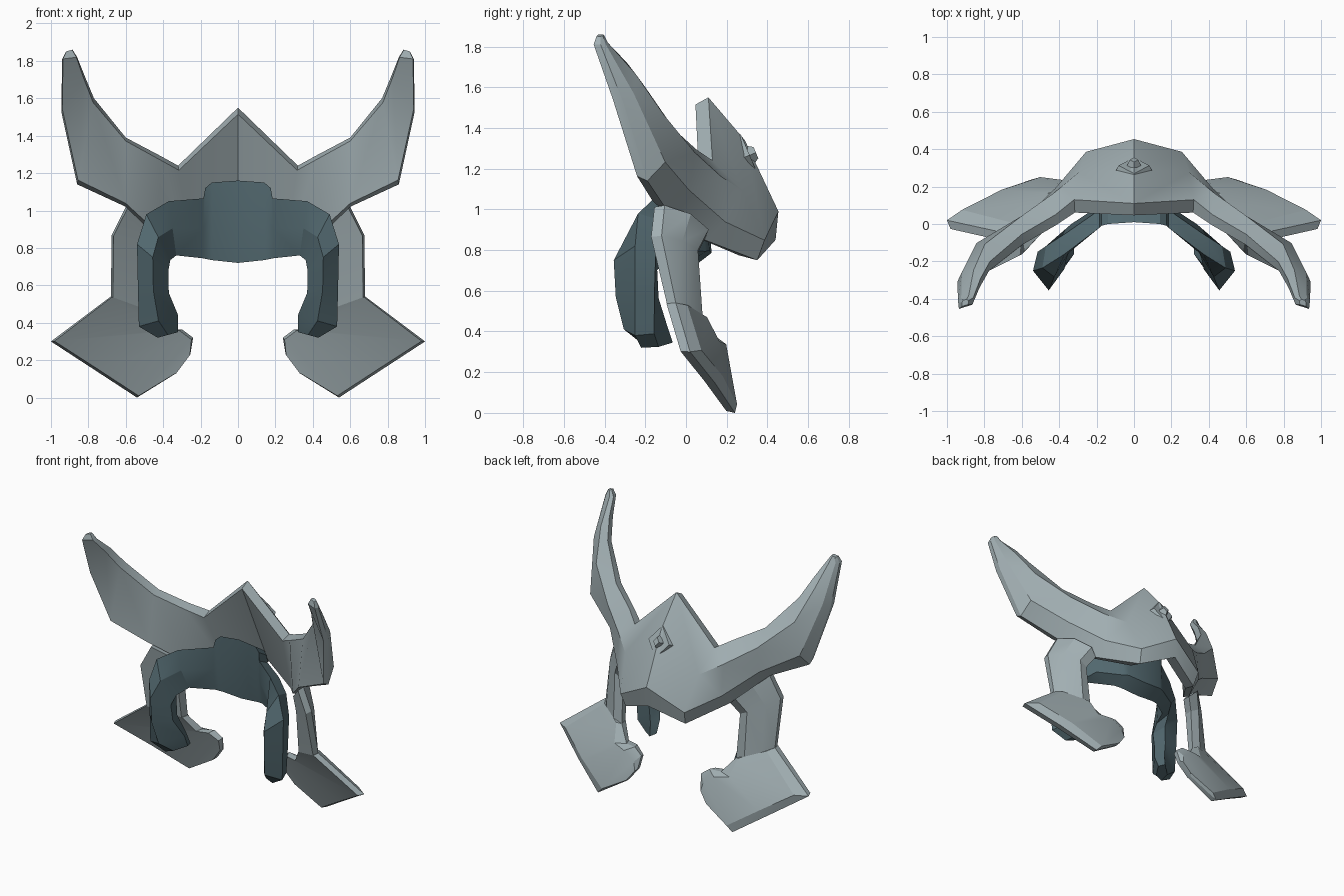
import bpy, bmesh, math
from mathutils import Vector, Matrix

cube = bpy.data.objects.get("Cube")
if cube:
    bpy.data.objects.remove(cube)


def material(name, rgb):
    m = bpy.data.materials.new(name)
    m.use_nodes = True
    m.diffuse_color = (*rgb, 1)
    m.node_tree.nodes["Principled BSDF"].inputs["Base Color"].default_value = (*rgb, 1)
    return m


steel = material("pale steel", (.36, .43, .45))
slate = material("dark slate", (.085, .14, .16))


def finish(bm, name, mat):
    bmesh.ops.recalc_face_normals(bm, faces=bm.faces)
    mesh = bpy.data.meshes.new(name)
    bm.to_mesh(mesh)
    bm.free()
    mesh.materials.append(mat)
    obj = bpy.data.objects.new(name, mesh)
    bpy.context.collection.objects.link(obj)
    bpy.ops.object.select_all(action='DESELECT')
    obj.select_set(True)
    bpy.context.view_layer.objects.active = obj
    bpy.ops.object.shade_smooth_by_angle(angle=math.radians(25))
    return obj


# Cross-sections: (fraction from edge A to edge B, depth towards the back)
def plate(inset, ridge_a, ridge_b):
    return lambda e, t: [(inset, 0), (0, e), (ridge_a, t), (ridge_b, t), (1, e), (1 - inset, 0)]


def strap(e, t):
    return [(0, 0), (.5, -e), (1, 0), (.85, t), (.15, t)]


def mirrored_loft(name, stations, section, mat, from_centre):
    """Each station: edge point A, edge point B, edge depth, middle depth."""
    bm = bmesh.new()
    rings = []
    for a, b, e, t in stations:
        a, b = Vector(a), Vector(b)
        rings.append([bm.verts.new(a.lerp(b, f) + Vector((0, d, 0))) for f, d in section(e, t)])
    for r, s in zip(rings, rings[1:]):
        for i in range(len(r)):
            j = (i + 1) % len(r)
            bm.faces.new((r[i], r[j], s[j], s[i]))
    bm.faces.new(rings[-1])
    if not from_centre:
        bm.faces.new(rings[0])
    # copy to the other side and weld the centre line
    copy = bmesh.ops.duplicate(bm, geom=bm.verts[:] + bm.edges[:] + bm.faces[:])
    for v in copy["geom"]:
        if isinstance(v, bmesh.types.BMVert):
            v.co.x *= -1
    if from_centre:
        centre = [v for v in bm.verts if abs(v.co.x) < .001]
        bmesh.ops.remove_doubles(bm, verts=centre, dist=.001)
    return finish(bm, name, mat)


# Crest and horns, from the centre peak out to the tips
leg_in, leg_out = (.42, .03, .85), (.60, -.165, 1.02)
mirrored_loft("crest_and_horns", [
    ((0, .03, 1.55), (0, .36, .85), .08, .16),
    ((.32, .05, 1.24), (.24, .27, .75), .08, .16),
    ((.42, -.01, 1.295), leg_in, .06, .17),
    ((.60, -.11, 1.39), leg_out, .055, .17),
    ((.77, -.25, 1.60), (.86, -.24, 1.14), .05, .14),
    ((.82, -.34, 1.72), (.945, -.36, 1.53), .05, .10),
    ((.86, -.43, 1.82), (.94, -.455, 1.81), .035, .055),
    ((.885, -.43, 1.86), (.92, -.44, 1.85), .02, .03),
], plate(.05, .3, .8), steel, True)

# Side legs hanging from the crest
ankle_in, ankle_out = (.46, .03, .46), (.68, -.10, .54)
mirrored_loft("side_legs", [
    (leg_in, leg_out, .06, .14),
    ((.47, -.01, .77), (.675, -.18, .87), .06, .12),
    (ankle_in, ankle_out, .05, .09),
], plate(.05, .3, .75), steel, False)

# Kite-shaped foot plates with rounded toes
mirrored_loft("foot_plates", [
    (ankle_in, ankle_out, .05, .09),
    ((.38, .09, .36), (1, -.03, .30), .05, .09),
    ((.30, .11, .365), (.77, .09, .15), .05, .09),
    ((.24, .13, .32), (.54, .20, 0), .04, .06),
    ((.255, .16, .23), (.33, .18, .13), .03, .05),
], plate(.03, .13, .87), steel, False)

# Dark inner band with hooked ends
mirrored_loft("inner_band", [
    ((0, .01, 1.16), (0, .04, .72), .01, .09),
    ((.14, 0, 1.15), (.14, .03, .735), .01, .09),
    ((.175, -.01, 1.12), (.165, .02, .74), .01, .09),
    ((.185, -.02, 1.065), (.19, .01, .745), .01, .09),
    ((.37, -.16, 1.05), (.33, -.09, .76), .03, .10),
    ((.49, -.235, .98), (.362, -.19, .735), .07, .11),
    ((.54, -.25, .82), (.372, -.24, .68), .11, .10),
    ((.535, -.25, .58), (.37, -.22, .56), .11, .09),
    ((.53, -.25, .38), (.32, -.16, .44), .10, .08),
    ((.43, -.22, .32), (.32, -.12, .35), .04, .07),
], strap, slate, True)

# Stepped diamond stud on the back of the crest
bm = bmesh.new()
for wide, top, depth, lift in ((.15, .11, .06, 0), (.055, .03, .04, .04)):
    place = Matrix.Translation((0, .285 + lift, 1.255 + lift * .4)) @ Matrix.Rotation(math.radians(-67), 4, 'X')
    bmesh.ops.create_cone(bm, cap_ends=True, segments=4, radius1=wide, radius2=top, depth=depth,
                          matrix=place @ Matrix.Diagonal((.75, 1, 1, 1)))
finish(bm, "back_stud", steel)
